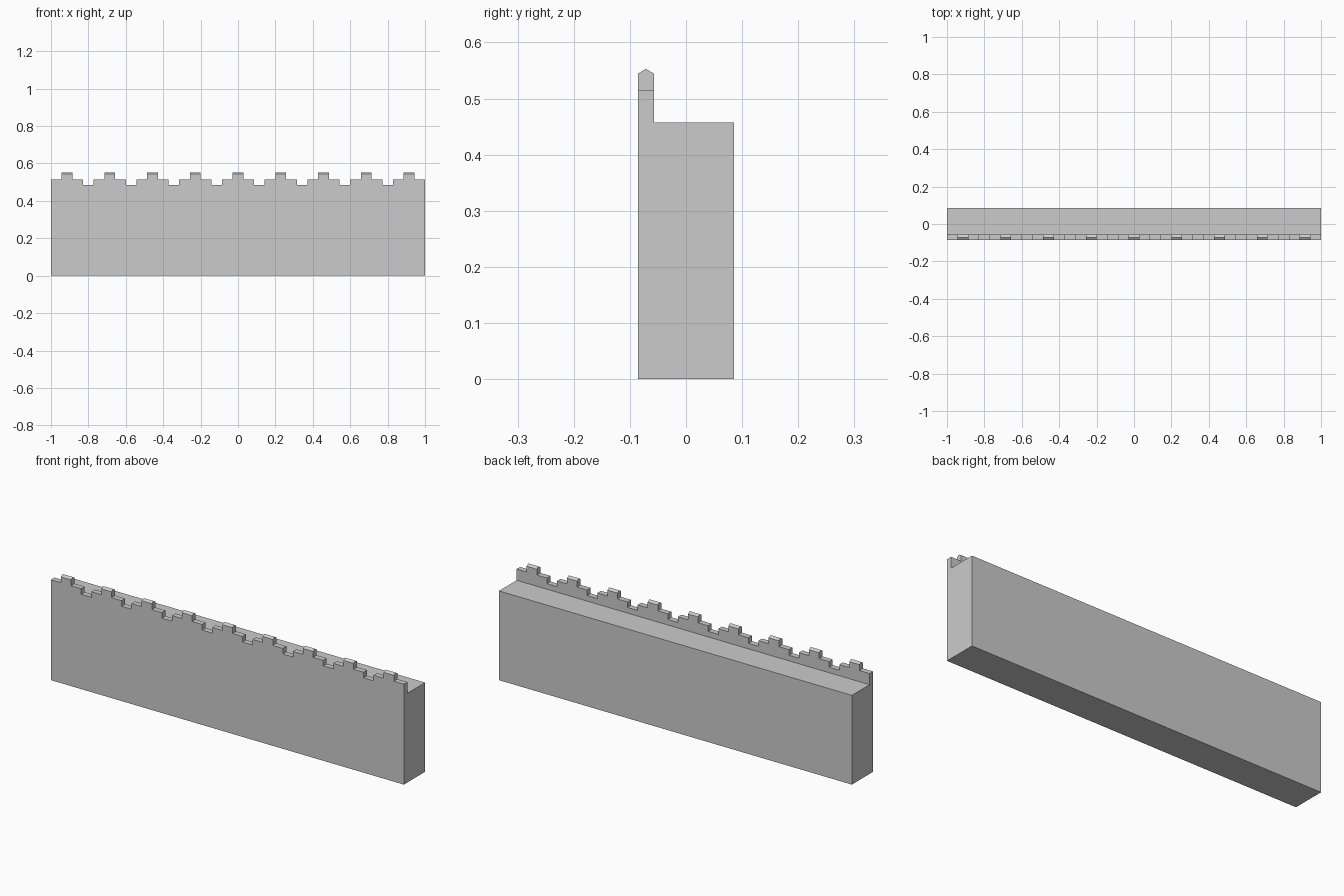
import bpy, bmesh

if "Cube" in bpy.data.objects:
    bpy.data.objects.remove(bpy.data.objects["Cube"])

U = 2 / 70           # one brick unit: the wall is 70 units long
FRONT, INNER, BACK = -3 * U, -2 * U, 3 * U


def extrude_x(name, section, spans):
    """Extrude a (y, z) section along x for every (x0, x1) span."""
    bm = bmesh.new()
    for x0, x1 in spans:
        face = bm.faces.new([bm.verts.new((x0, y, z)) for y, z in section])
        out = bmesh.ops.extrude_face_region(bm, geom=[face])
        verts = [g for g in out["geom"] if isinstance(g, bmesh.types.BMVert)]
        bmesh.ops.translate(bm, verts=verts, vec=(x1 - x0, 0, 0))
    bmesh.ops.recalc_face_normals(bm, faces=bm.faces)
    mesh = bpy.data.meshes.new(name)
    bm.to_mesh(mesh)
    bm.free()
    obj = bpy.data.objects.new(name, mesh)
    bpy.context.collection.objects.link(obj)
    return obj


centres = [(i - 4) * 8 * U for i in range(9)]

# Wall body with walkway behind a thin parapet
extrude_x("wall", [(FRONT, 0), (BACK, 0), (BACK, 16 * U), (INNER, 16 * U),
                   (INNER, 17 * U), (FRONT, 17 * U)], [(-1, 1)])

# Wide lower step of each battlement
extrude_x("merlon_steps", [(FRONT, 17 * U), (INNER, 17 * U), (INNER, 18 * U), (FRONT, 18 * U)],
          [(c - 3 * U, c + 3 * U) for c in centres])

# Narrow upper block of each battlement with a ridged top
extrude_x("merlon_caps", [(FRONT, 18 * U), (INNER, 18 * U), (INNER, 19.05 * U),
                          (-2.5 * U, 19.36 * U), (FRONT, 19.05 * U)],
          [(c - U, c + U) for c in centres])
